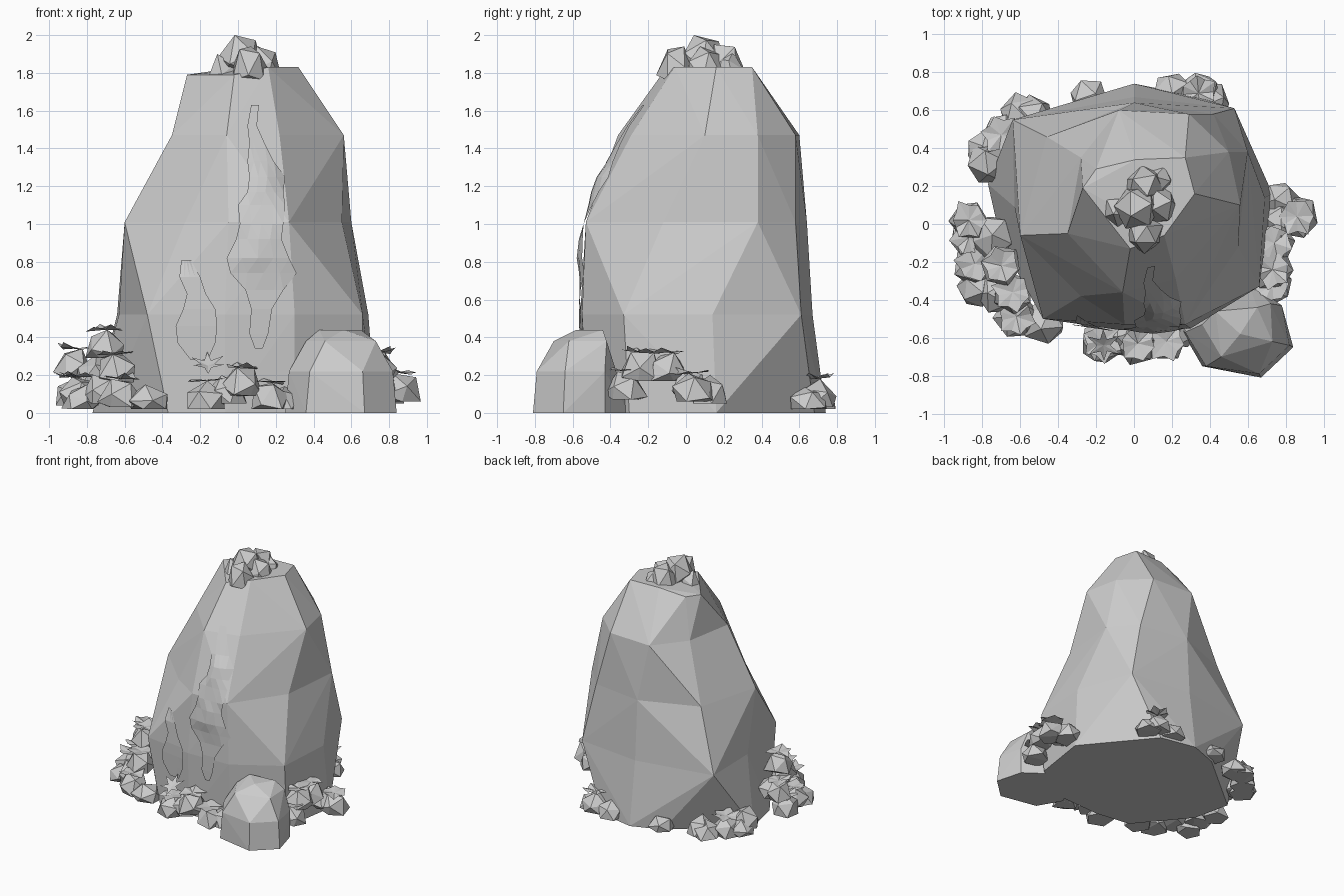
import bpy
import bmesh
import math
import random
from mathutils import Euler, Vector
from mathutils.bvhtree import BVHTree

old = bpy.data.objects.get("Cube")
if old:
    bpy.data.objects.remove(old, do_unlink=True)

random.seed(4)

stone_grey = bpy.data.materials.new("stone_grey")
stone_grey.use_nodes = True
stone_grey.diffuse_color = (.6, .6, .6, 1)
stone_grey.node_tree.nodes["Principled BSDF"].inputs["Base Color"].default_value = (.6, .6, .6, 1)


def finish(name, bm):
    """Turn a bmesh into a flat-shaded grey object."""
    mesh = bpy.data.meshes.new(name)
    bm.to_mesh(mesh)
    bm.free()
    mesh.materials.append(stone_grey)
    obj = bpy.data.objects.new(name, mesh)
    bpy.context.collection.objects.link(obj)
    return obj


def hull(bm, points):
    """Add a faceted convex block around the given points."""
    verts = [bm.verts.new(p) for p in points]
    result = bmesh.ops.convex_hull(bm, input=verts)
    unused = [v for v in result["geom_interior"] if isinstance(v, bmesh.types.BMVert)]
    bmesh.ops.delete(bm, geom=unused, context='VERTS')


def levels(*rings):
    """Flatten (height, outline) rings into points."""
    return [(x, y, z) for z, outline in rings for x, y in outline]


# Main rock: stacked blocks between outlines, so the sides can pinch in and flare
foot = levels((0, [
    (-.37, -.5), (-.07, -.54), (.3, -.52), (.66, -.3), (.73, .16), (.3, .68),
    (0, .74), (-.24, .65), (-.77, .21), (-.7, -.1)]))
waist = levels((.52, [
    (-.63, .09), (-.48, -.5), (-.07, -.56), (.3, -.55), (.66, -.33), (.69, .14),
    (.53, .61), (0, .67), (-.64, .55)]))
chest = levels((1.01, [
    (-.6, -.06), (-.28, -.38), (-.05, -.53), (.27, -.53), (.55, -.12), (.6, .38),
    (.42, .58), (0, .64), (-.46, .46)]))
shoulder = levels((1.47, [
    (-.35, -.05), (-.06, -.36), (.22, -.29), (.56, .1), (.5, .38), (.29, .58),
    (-.08, .6), (-.28, .35)]))
crown = levels(
    (1.79, [(-.27, .19), (-.02, -.13), (-.2, .29)]),
    (1.83, [(.16, -.06), (.32, .16), (.27, .35), (.01, .34)]))
rock = bmesh.new()
for lower, upper in [(foot, waist), (waist, chest), (chest, shoulder), (shoulder, crown)]:
    hull(rock, lower + upper)
rock_surface = BVHTree.FromBMesh(rock)
finish("main_rock", rock)

# Boulder leaning on the front left corner
boulder = bmesh.new()
hull(boulder, levels(
    (.44, [(.56, -.58), (.65, -.44), (.43, -.46)]),
    (.38, [(.36, -.53), (.46, -.7), (.73, -.62), (.72, -.42)]),
    (.22, [(.27, -.57), (.38, -.75), (.66, -.79), (.82, -.64), (.78, -.43)]),
    (0, [(.25, -.56), (.36, -.75), (.67, -.81), (.84, -.65), (.78, -.43), (.6, -.3), (.3, -.45)])))
finish("boulder", boulder)


def patch(name, rows):
    """Lay a thin ragged strip over the front of the rock.
    Each row is height, left edge, right edge, bulge in the middle."""
    bm = bmesh.new()
    strips = []
    for z, left, right, bulge in rows:
        line = []
        for step in range(5):
            t = step / 4
            x = left + (right - left) * t
            hit = rock_surface.ray_cast(Vector((x, -2, z)), Vector((0, 1, 0)))[0]
            lift = .012 + bulge * math.sin(math.pi * t) * random.uniform(.5, 1)
            line.append(bm.verts.new((x, hit.y - lift, z)))
        strips.append(line)
    for low, high in zip(strips, strips[1:]):
        for i in range(4):
            bm.faces.new((low[i], low[i + 1], high[i + 1], high[i]))
    bmesh.ops.triangulate(bm, faces=bm.faces[:])
    finish(name, bm)


patch("large_lichen_patch", [
    (.34, .09, .13, 0), (.42, .06, .16, 0), (.55, .07, .18, 0), (.65, .04, .24, 0),
    (.74, -.04, .31, .01), (.82, -.06, .27, .03), (.92, -.01, .23, .02),
    (1.0, .01, .24, 0), (1.1, 0, .25, .01), (1.17, .05, .24, .03),
    (1.25, .06, .25, .04), (1.33, .05, .19, .01), (1.43, .06, .14, 0),
    (1.52, .05, .1, 0), (1.63, .07, .11, 0)])
patch("small_lichen_patch", [
    (.28, -.25, -.16, 0), (.37, -.32, -.12, 0), (.46, -.33, -.11, 0), (.55, -.29, -.12, 0),
    (.63, -.27, -.17, 0), (.72, -.31, -.2, 0), (.81, -.3, -.25, 0)])


def pebble(bm, x, y, top, radius, height):
    """Add a rough, randomly turned dome with a wide flat underside."""
    verts = bmesh.ops.create_icosphere(bm, subdivisions=1, radius=1)["verts"]
    turn = Euler([random.uniform(0, math.tau) for _ in range(3)]).to_matrix()
    base = -.2
    for v in verts:
        v.co = turn @ v.co * random.uniform(.95, 1.1)
        v.co.z = max(v.co.z, base)
    peak = max(v.co.z for v in verts)
    for v in verts:
        drop = (peak - v.co.z) / (peak - base)
        v.co = (x + v.co.x * radius, y + v.co.y * radius, top - drop * height)


def rosette(bm, x, y, z, radius, notch, tilt=0):
    """Add a star of leaves that curl upward, tilted toward the front."""
    count = 6
    turn = random.uniform(0, math.tau)
    centre = bm.verts.new((x, y, z))
    ring = []
    for i in range(count * 2):
        tip = i % 2 == 0
        reach = radius * (random.uniform(.8, 1.15) if tip else notch)
        a = turn + math.pi * i / count
        dx, dy = reach * math.cos(a), reach * math.sin(a)
        lift = random.uniform(-.01, .035) if tip else .008
        ring.append(bm.verts.new((x + dx, y + dy, z + lift + tilt * dy)))
    for i, v in enumerate(ring):
        bm.faces.new((centre, v, ring[(i + 1) % len(ring)]))


# Plant clumps round the foot: x, y, top height, has a leafy cap
clumps = {
    "right_clump": [
        (-.87, .02, .34, 1), (-.87, -.07, .19, 1), (-.75, -.07, .31, 0), (-.84, -.21, .19, 1),
        (-.7, -.22, .44, 1), (-.72, -.37, .2, 0), (-.83, -.34, .15, 0), (-.64, -.36, .31, 1),
        (-.62, -.49, .18, 1), (-.47, -.52, .15, 0)],
    "back_right_clump": [
        (-.6, .58, .14, 0), (-.53, .57, .16, 0), (-.7, .47, .17, 1), (-.78, .39, .14, 0),
        (-.77, .32, .2, 0)],
    "back_clump": [
        (-.24, .67, .12, 0), (.2, .7, .15, 0), (.34, .69, .18, 1), (.4, .65, .14, 0)],
    "left_clump": [
        (.77, .12, .2, 0), (.86, .04, .21, 1), (.77, .02, .23, 0), (.74, -.1, .32, 1),
        (.73, -.24, .32, 1), (.73, -.32, .22, 1)],
    "front_clump": [
        (-.17, -.62, .17, 1), (-.06, -.6, .2, 0), (.02, -.63, .24, 1), (.17, -.62, .16, 1),
        (.24, -.56, .14, 0)],
}
for name, plants in clumps.items():
    stones = bmesh.new()
    leaves = bmesh.new()
    for x, y, top, leafy in plants:
        pebble(stones, x, y, top, random.uniform(.1, .12), min(.15, top - .02))
        if leafy:
            rosette(leaves, x, y, top, .105, .75)
    finish(name + "_stones", stones)
    finish(name + "_leaves", leaves)

# Small star plant on the front face
star = bmesh.new()
rosette(star, -.16, -.64, .25, .09, .4, .6)
finish("front_star_plant", star)

# Stones heaped on the summit
summit = bmesh.new()
for x, y, top, radius in [
        (-.08, .07, 1.9, .09), (.02, .09, 2.0, .12), (.06, .2, 1.95, .11), (.13, .23, 1.91, .08),
        (.13, .1, 1.94, .11), (.06, -.05, 1.94, .1)]:
    pebble(summit, x, y, top, radius, .18)
finish("summit_stones", summit)
